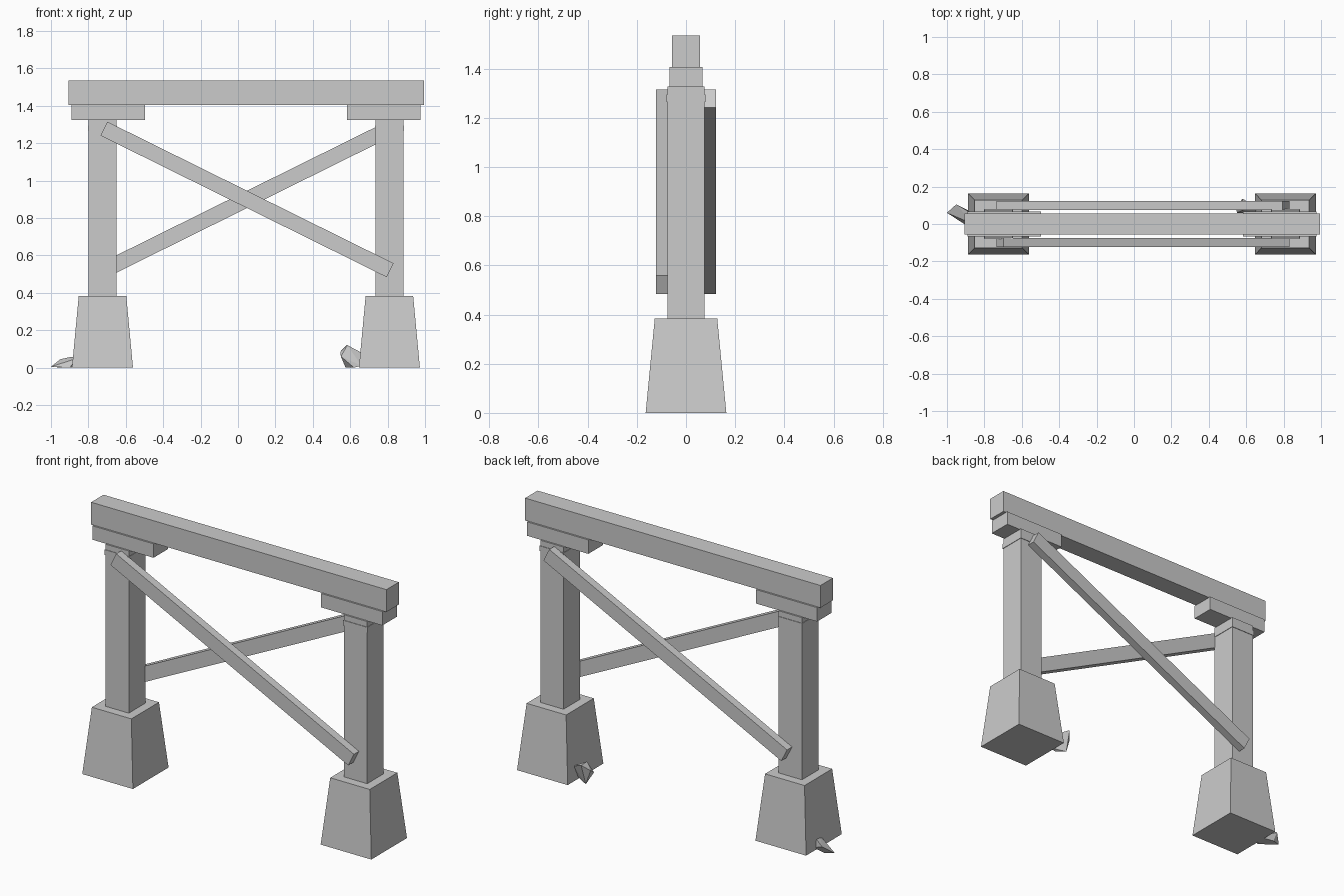
import bpy, bmesh, math

if "Cube" in bpy.data.objects:
    bpy.data.objects.remove(bpy.data.objects["Cube"])

CX = 0.0425  # mirror plane between the two posts


def hull(name, points):
    """Flat-faced convex solid around a few points."""
    bm = bmesh.new()
    for p in points:
        bm.verts.new(p)
    bmesh.ops.convex_hull(bm, input=bm.verts[:])
    bmesh.ops.dissolve_limit(bm, angle_limit=0.01, verts=bm.verts[:], edges=bm.edges[:])
    bmesh.ops.recalc_face_normals(bm, faces=bm.faces[:])
    mesh = bpy.data.meshes.new(name)
    bm.to_mesh(mesh)
    bm.free()
    obj = bpy.data.objects.new(name, mesh)
    bpy.context.collection.objects.link(obj)
    return obj


def block(name, cx, hx, hy, z0, z1, top=None):
    """Box, or tapered box when top half-sizes are given."""
    tx, ty = top or (hx, hy)
    return hull(name, [(cx + sx * a, sy * b, z) for a, b, z in ((hx, hy, z0), (tx, ty, z1))
                       for sx in (-1, 1) for sy in (-1, 1)])


def brace(name, a, b, width, y0, y1):
    """Plank between two (x, z) end centres."""
    dx, dz = b[0] - a[0], b[1] - a[1]
    n = math.hypot(dx, dz)
    ox, oz = -dz / n * width / 2, dx / n * width / 2
    return hull(name, [(p[0] + s * ox, y, p[1] + s * oz)
                       for p in (a, b) for s in (-1, 1) for y in (y0, y1)])


# Top beam
block("top_beam", 0.045, 0.95, 0.057, 1.405, 1.535)

# Posts with footings, collars and cap blocks
for side, s in (("left", -1), ("right", 1)):
    x = CX + s * 0.767
    block(side + "_footing", x, 0.163, 0.164, 0, 0.384, (0.127, 0.127))
    block(side + "_post", x, 0.075, 0.076, 0.38, 1.327)
    block(side + "_collar", x, 0.078, 0.079, 1.265, 1.295)
    block(side + "_cap", x - s * 0.031, 0.197, 0.067, 1.325, 1.406)

# Crossed braces on opposite faces
brace("front_brace", (-0.717, 1.278), (0.813, 0.521), 0.083, -0.122, -0.075)
brace("back_brace", (0.813, 1.278), (-0.717, 0.521), 0.083, 0.075, 0.122)

# Loose stones against the footings
hull("left_stone", [(-1.0, 0.06, 0.005), (-0.95, 0.105, 0.045), (-0.945, 0.08, 0),
                    (-0.89, 0.07, 0.058), (-0.90, -0.005, 0.0), (-0.86, 0.0, 0.05),
                    (-0.86, 0.06, 0.0)])
hull("right_stone", [(0.547, 0.095, 0.085), (0.58, 0.135, 0.12), (0.585, 0.075, 0.12),
                     (0.575, 0.10, 0.0), (0.62, 0.06, 0.0), (0.55, 0.06, 0.06),
                     (0.66, 0.09, 0.08), (0.66, 0.06, 0.01)])
